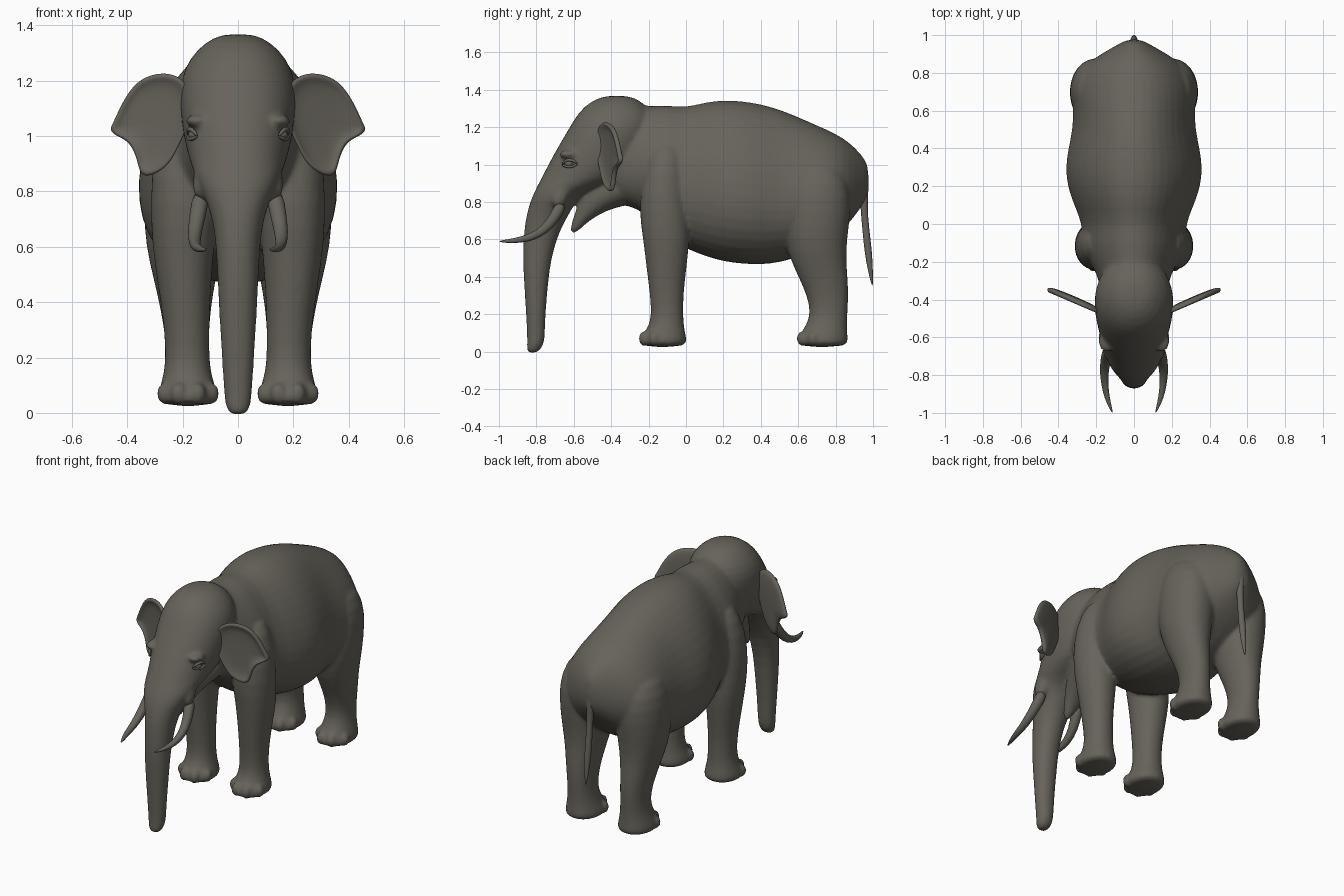
import bpy, bmesh, math
from mathutils import Vector, Matrix

cube = bpy.data.objects.get("Cube")
if cube:
    bpy.data.objects.remove(cube, do_unlink=True)

hide = bpy.data.materials.new("grey_brown_hide")
hide.use_nodes = True
COLOR = (0.135, 0.125, 0.104, 1)
hide.diffuse_color = COLOR
shader = hide.node_tree.nodes["Principled BSDF"]
shader.inputs["Base Color"].default_value = COLOR
shader.inputs["Roughness"].default_value = 0.8
SEG = 20


def finish(bm, name, subdiv=1):
    """Turn a bmesh into a smooth, coloured object."""
    bmesh.ops.recalc_face_normals(bm, faces=bm.faces)
    for f in bm.faces:
        f.smooth = True
    mesh = bpy.data.meshes.new(name)
    bm.to_mesh(mesh)
    bm.free()
    mesh.materials.append(hide)
    ob = bpy.data.objects.new(name, mesh)
    bpy.context.collection.objects.link(ob)
    if subdiv:
        mod = ob.modifiers.new("round", "SUBSURF")
        mod.levels = mod.render_levels = subdiv
    return ob


def loft(bm, rings):
    """Skin a row of (centre, axis_a, axis_b, taper) rings, capped at both ends."""
    loops = []
    for c, a, b, taper in rings:
        loop = []
        for i in range(SEG):
            t = math.tau * i / SEG
            ca, sb = math.cos(t), math.sin(t)
            ca = math.copysign(abs(ca) ** 0.9, ca)
            loop.append(bm.verts.new(c + a * ca * (1 - taper * sb) + b * sb))
        loops.append(loop)
    for p, q in zip(loops, loops[1:]):
        for i in range(SEG):
            j = (i + 1) % SEG
            bm.faces.new((p[i], p[j], q[j], q[i]))
    bm.faces.new(loops[0])
    bm.faces.new(loops[-1])


def along_y(bm, rows, taper=0.0):
    """Rows of y, bottom, top, half width."""
    loft(bm, [(Vector((0, y, (lo + hi) / 2)), Vector((w, 0, 0)),
               Vector((0, 0, (hi - lo) / 2)), taper) for y, lo, hi, w in rows])


def along_z(bm, rows, side=1):
    """Rows of z, inner x, outer x, front y, back y."""
    loft(bm, [(Vector((side * (x0 + x1) / 2, (y0 + y1) / 2, z)),
               Vector(((x1 - x0) / 2, 0, 0)),
               Vector((0, (y1 - y0) / 2, 0)), 0) for z, x0, x1, y0, y1 in rows])


def tube(bm, points):
    """Tapered tube through (x, y, z, radius) points."""
    pos = [Vector(p[:3]) for p in points]
    rings = []
    for i, p in enumerate(points):
        d = pos[min(i + 1, len(pos) - 1)] - pos[max(i - 1, 0)]
        a = d.cross(Vector((1, 0, 0))).normalized()
        b = d.cross(a).normalized()
        rings.append((pos[i], a * p[3], b * p[3], 0))
    loft(bm, rings)


def ball(bm, centre, size):
    m = Matrix.Translation(centre) @ Matrix.Diagonal((*size, 1))
    bmesh.ops.create_uvsphere(bm, u_segments=16, v_segments=10, radius=1, matrix=m)


# Torso and neck
skin = bmesh.new()
along_y(skin, [
    (-.42, .82, 1.26, .14), (-.33, .775, 1.345, .18), (-.25, .76, 1.335, .2),
    (-.2, .70, 1.312, .235), (-.1, .60, 1.325, .275), (0, .545, 1.31, .27),
    (.1, .505, 1.34, .315), (.2, .475, 1.352, .35), (.3, .463, 1.347, .36),
    (.4, .458, 1.33, .345), (.5, .47, 1.302, .322), (.6, .50, 1.26, .32),
    (.7, .54, 1.215, .325), (.8, .61, 1.17, .295), (.87, .68, 1.125, .225),
    (.93, .76, 1.065, .12), (.98, .84, 1.0, .035)], 0.22)

# Head running down into the trunk: z, half width, front y, back y
along_z(skin, [(z, -w, w, f, b) for z, w, f, b in [
    (1.37, .05, -.42, -.32), (1.345, .115, -.505, -.24), (1.28, .18, -.578, -.18),
    (1.2, .212, -.625, -.16), (1.1, .212, -.685, -.18), (1.0, .2, -.74, -.22),
    (.92, .18, -.78, -.32), (.86, .158, -.81, -.53), (.8, .132, -.835, -.59),
    (.74, .105, -.852, -.62), (.65, .083, -.868, -.675), (.5, .075, -.874, -.72),
    (.38, .07, -.867, -.735), (.22, .06, -.857, -.75), (.1, .053, -.85, -.754),
    (.035, .048, -.85, -.757), (-.01, .035, -.853, -.795)]])

# Lower jaw
along_y(skin, [(-.62, .625, .665, .02), (-.578, .64, .785, .04),
               (-.55, .67, .87, .06), (-.5, .71, .92, .085),
               (-.44, .745, .96, .11), (-.36, .775, 1.0, .14), (-.28, .78, 1.05, .15)])

FRONT_LEG = [
    (1.13, .12, .24, -.17, -.03), (.95, .07, .31, -.235, .0),
    (.75, .07, .318, -.255, .015), (.6, .085, .312, -.23, .022),
    (.45, .098, .288, -.213, .004), (.3, .103, .266, -.193, -.014),
    (.18, .103, .262, -.185, -.014), (.12, .09, .275, -.21, -.008),
    (.07, .073, .29, -.25, .005), (.022, .066, .295, -.258, .008)]
HIND_LEG = [
    (1.03, .1, .27, .58, .8), (.9, .04, .335, .53, .88),
    (.75, .035, .345, .51, .885), (.6, .055, .335, .525, .862),
    (.48, .08, .305, .56, .858), (.38, .097, .282, .61, .868),
    (.28, .105, .264, .652, .87), (.19, .105, .26, .665, .863),
    (.12, .09, .275, .628, .862), (.07, .073, .29, .592, .867),
    (.022, .066, .295, .585, .87)]

for s in (-1, 1):
    # Legs with toes
    for leg in (FRONT_LEG, HIND_LEG):
        along_z(skin, leg, s)
        z, x0, x1, y0, y1 = leg[-1]
        mid, rad, cy = (x0 + x1) / 2, (x1 - x0) / 2, (y0 + y1) / 2
        for deg in (-65, -22, 22, 65):
            a = math.radians(deg)
            ball(skin, (s * (mid + rad * .8 * math.sin(a)),
                        cy - (cy - y0) * .8 * math.cos(a), .07), (.031, .031, .04))
    # Tusk sockets and brows
    tube(skin, [(s * .105, -.63, .93, .05), (s * .115, -.665, .85, .048),
                (s * .13, -.7, .765, .038)])
    ball(skin, (s * .145, -.62, 1.055), (.045, .06, .025))

body = finish(skin, "body")
fuse = body.modifiers.new("fuse", "REMESH")
fuse.mode = "VOXEL"
fuse.voxel_size = 0.011
fuse.use_smooth_shade = True
soften = body.modifiers.new("soften", "SMOOTH")
soften.factor, soften.iterations = 0.5, 5

# Ears: outline in x, z, tilted back as they spread
EAR = [(.17, 1.17), (.21, 1.215), (.26, 1.23), (.32, 1.222), (.375, 1.19),
       (.42, 1.12), (.45, 1.05), (.467, 1.022), (.44, 1.0), (.4, .985),
       (.372, .94), (.36, .89), (.348, .852), (.3, .86), (.25, .895),
       (.215, .96), (.17, 1.06)]


def ear(s, name):
    bm = bmesh.new()

    def point(x, z, back):
        return bm.verts.new((s * x, -.466 + .43 * (x - .2) + back, z))

    cx, cz = .3, 1.05
    loops = []
    # Front hollow, thick rim and back
    for scale, back in ((.4, .014), (.8, .01), (.92, -.008), (1.0, .0),
                        (1.0, .014), (.9, .028), (.4, .034)):
        loops.append([point(cx + (x - cx) * scale, cz + (z - cz) * scale, back)
                      for x, z in EAR])
    n = len(EAR)
    for p, q in zip(loops, loops[1:]):
        for i in range(n):
            bm.faces.new((p[i], p[(i + 1) % n], q[(i + 1) % n], q[i]))
    bm.faces.new(loops[0])
    bm.faces.new(loops[-1])
    finish(bm, name, 2)


for s, side in ((1, "left"), (-1, "right")):
    ear(s, side + "_ear")

    # Tusk
    bm = bmesh.new()
    tube(bm, [(s * x, y, z, r) for x, y, z, r in [
        (.13, -.66, .8, .034), (.147, -.705, .71, .029), (.157, -.76, .65, .025),
        (.157, -.82, .613, .021), (.15, -.89, .597, .016),
        (.133, -.95, .59, .011), (.114, -1.0, .59, .003)]])
    finish(bm, side + "_tusk")

    # Eyeball and lids
    bm = bmesh.new()
    ball(bm, (s * .156, -.625, 1.005), (.024, .024, .02))
    finish(bm, side + "_eye", 0)
    bm = bmesh.new()
    for tip, lift in ((.022, 1.0), (-.018, .8)):
        tube(bm, [(s * .146, -.665, 1.0, .004), (s * .164, -.645, 1.005 + tip * .8, .008),
                  (s * .176, -.62, 1.005 + tip, .009 * lift),
                  (s * .18, -.595, 1.005 + tip * .6, .007), (s * .18, -.58, 1.005, .004)])
    finish(bm, side + "_eyelids")

# Tail
bm = bmesh.new()
tube(bm, [(0, .92, 1.03, .03), (0, .955, .93, .027), (0, .95, .82, .021),
          (0, .955, .72, .018), (0, .965, .62, .019), (0, .975, .53, .02),
          (0, .985, .44, .014), (0, .997, .35, .004)])
finish(bm, "tail")
